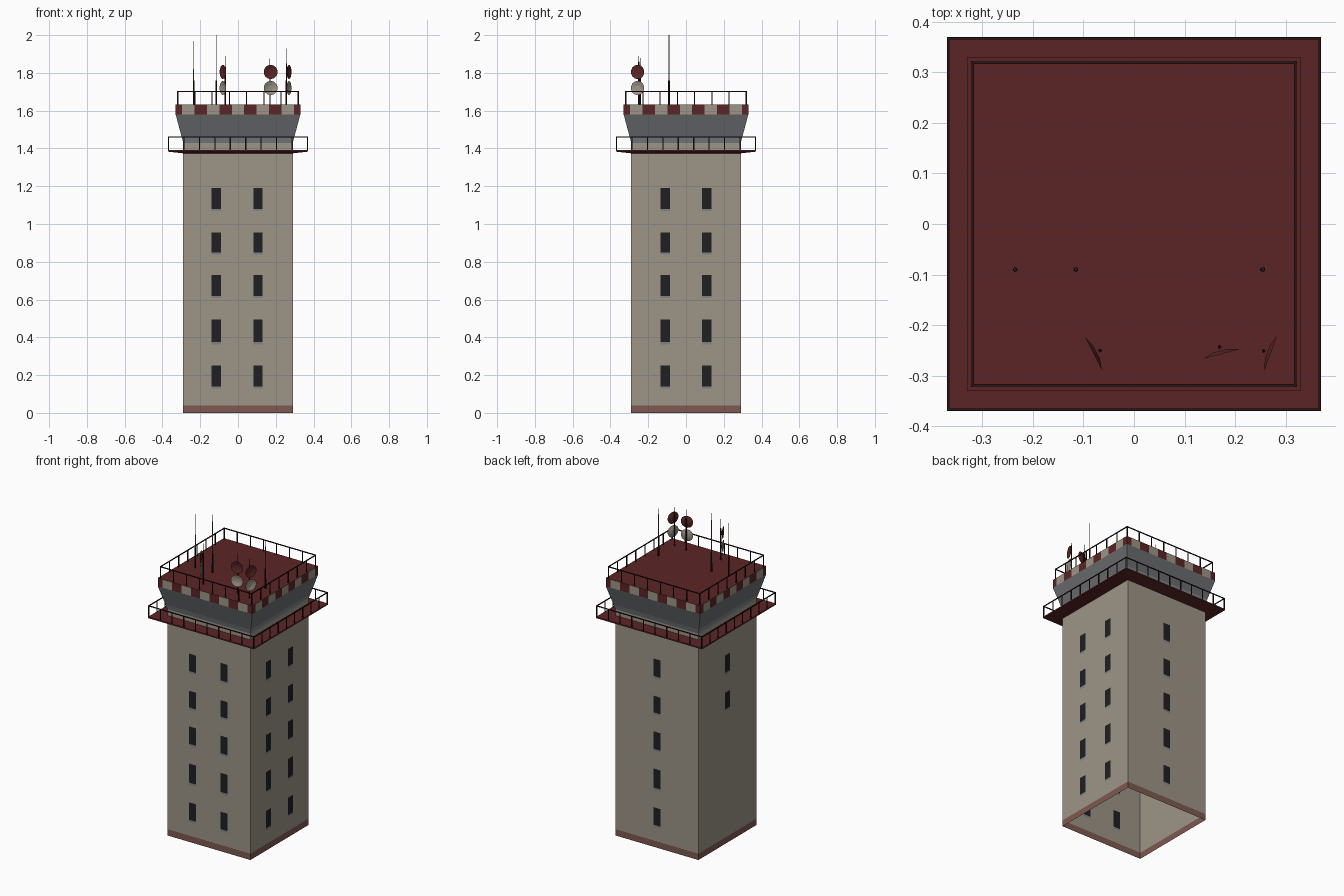
import bpy, bmesh, math
from mathutils import Vector, Matrix

if "Cube" in bpy.data.objects:
    bpy.data.objects.remove(bpy.data.objects["Cube"])


def mat(name, r, g, b):
    m = bpy.data.materials.new(name)
    m.diffuse_color = (r, g, b, 1)
    m.use_nodes = True
    m.node_tree.nodes["Principled BSDF"].inputs["Base Color"].default_value = m.diffuse_color
    return m


BEIGE = mat("beige concrete", 0.34, 0.30, 0.245)
RED = mat("dark red paint", 0.105, 0.018, 0.018)
GREY = mat("cab grey", 0.15, 0.155, 0.165)
SILL = mat("blue grey trim", 0.20, 0.23, 0.25)
DARK = mat("window black", 0.014, 0.014, 0.016)
BROWN = mat("base brown", 0.21, 0.10, 0.08)
RAIL = mat("rail dark red", 0.022, 0.007, 0.007)
WHIP = mat("whip grey", 0.22, 0.19, 0.18)


def finish(name, bm, mats):
    me = bpy.data.meshes.new(name)
    bm.to_mesh(me)
    bm.free()
    for m in mats:
        me.materials.append(m)
    ob = bpy.data.objects.new(name, me)
    bpy.context.collection.objects.link(ob)
    return ob


def turn(k):
    return Matrix.Rotation(k * math.pi / 2, 4, 'Z')


def wall_grid(bm, k, us, zs, rule, half):
    """One wall as a grid; half(z) is its distance from the axis, rule picks the material."""
    R = turn(k)
    h0 = half(zs[0])
    rows = [[bm.verts.new(R @ Vector((u * half(z) / h0, -half(z), z))) for u in us] for z in zs]
    for j in range(len(zs) - 1):
        for i in range(len(us) - 1):
            f = bm.faces.new((rows[j][i], rows[j][i + 1], rows[j + 1][i + 1], rows[j + 1][i]))
            f.material_index = rule((us[i] + us[i + 1]) / 2, (zs[j] + zs[j + 1]) / 2, i)


def box(bm, c, s, R=Matrix()):
    bmesh.ops.create_cube(bm, size=1, matrix=R @ Matrix.Translation(c) @ Matrix.Diagonal((*s, 1)))


def tube(bm, x, y, z0, z1, r0, r1, index=0):
    g = bmesh.ops.create_cone(bm, cap_ends=True, segments=6, radius1=r0, radius2=r1, depth=z1 - z0,
                              matrix=Matrix.Translation((x, y, (z0 + z1) / 2)))
    for f in {f for v in g["verts"] for f in v.link_faces}:
        f.material_index = index


# Tower shaft: open below, windows and their sills cut into each wall
W, BASE, TOP = 0.29, 0.04, 1.43
ROWS = [(0.14, 0.25), (0.375, 0.495), (0.62, 0.73), (0.85, 0.955), (1.08, 1.19)]
COLUMNS = [([-0.115, 0.105], ROWS), ([-0.11, 0.11], ROWS), ([0], ROWS), ([0], ROWS[3:])]
bm = bmesh.new()
for k, (cols, rows) in enumerate(COLUMNS):
    us = sorted([-W, W] + [c + d for c in cols for d in (-0.024, 0.024)])
    zs = sorted([0, BASE, TOP] + [z for a, b in rows for z in (a - 0.012, a, b)])

    def shaft_rule(u, z, i):
        if z < BASE:
            return 1
        if any(abs(u - c) < 0.024 for c in cols):
            for a, b in rows:
                if a < z < b:
                    return 2
                if a - 0.012 < z < a:
                    return 3
        return 0
    wall_grid(bm, k, us, zs, shaft_rule, lambda z: W)
bmesh.ops.remove_doubles(bm, verts=bm.verts, dist=1e-5)
finish("tower_shaft", bm, [BEIGE, BROWN, DARK, SILL])

# Control cab: walls flare outward, lighter strip at the bottom
bm = bmesh.new()
for k in range(4):
    wall_grid(bm, k, [-W, W], [TOP, 1.46, 1.58], lambda u, z, i: 0 if z > 1.46 else 1,
              lambda z: W + 0.04 * (z - TOP) / 0.15)
bmesh.ops.remove_doubles(bm, verts=bm.verts, dist=1e-5)
finish("control_cab", bm, [GREY, SILL])

# Checkered parapet with flat red roof
P, ROOF = 0.33, 1.632
step = 2 * P / 10
stripes = [-P] + [-P + step * (i + 0.5) for i in range(10)] + [P]
bm = bmesh.new()
for k in range(4):
    wall_grid(bm, k, stripes, [1.58, ROOF], lambda u, z, i: i % 2, lambda z: P)
bm.faces.new([bm.verts.new((x * P, y * P, ROOF)) for x, y in ((-1, -1), (1, -1), (1, 1), (-1, 1))])
bmesh.ops.remove_doubles(bm, verts=bm.verts, dist=1e-5)
finish("parapet_roof", bm, [RED, BEIGE])

# Gallery walkway: square ring around the shaft with a tapered underside
G = 0.37
profile = [(W, 1.374), (G, 1.383), (G, 1.391), (W, 1.391)]
bm = bmesh.new()
rings = [[bm.verts.new(turn(k) @ Vector((-h, -h, z))) for k in range(4)] for h, z in profile]
for a, b in zip(rings, rings[1:]):
    for k in range(4):
        bm.faces.new((a[k], a[(k + 1) % 4], b[(k + 1) % 4], b[k]))
finish("gallery_floor", bm, [RED])


# Railings: posts plus a thin rail along each side
def railing(name, half, z0, z1, bays, rails):
    bm = bmesh.new()
    h = half - 0.003
    for k in range(4):
        R = turn(k)
        for i in range(bays):
            box(bm, (-h + 2 * h * i / bays, -h, (z0 + z1) / 2), (0.006, 0.004, z1 - z0), R)
        for z in rails:
            box(bm, (0, -h, z), (2 * half, 0.004, 0.006), R)
    finish(name, bm, [RAIL])


railing("gallery_railing", G, 1.39, 1.463, 9, [1.46])
railing("roof_railing", 0.322, ROOF, 1.705, 7, [1.702])

# Whip antennas: thick dark base and thin grey whip
for n, (x, top) in enumerate([(-0.235, 1.97), (-0.115, 2.0), (0.255, 1.93)]):
    bm = bmesh.new()
    tube(bm, x, -0.09, ROOF, 1.76, 0.005, 0.004)
    tube(bm, x, -0.09, 1.76, top, 0.0025, 0.0015, 1)
    finish(f"whip_antenna_{n + 1}", bm, [RAIL, WHIP])

# Dish masts: red dish above a beige dish, both facing out
for n, (x, y, d) in enumerate([(-0.077, -0.255, (-0.89, -0.45)), (0.172, -0.254, (0.26, -0.97)),
                               (0.267, -0.255, (0.94, -0.34))]):
    face = Vector((d[0], d[1], 0)).normalized()
    px, py = x - face.x * 0.011, y - face.y * 0.011
    bm = bmesh.new()
    tube(bm, px, py, ROOF, 1.83, 0.004, 0.004)
    tube(bm, px, py, 1.83, 1.89, 0.002, 0.001)
    rot = face.to_track_quat('Z', 'Y').to_matrix().to_4x4()
    for index, z in ((1, 1.805), (2, 1.72)):
        g = bmesh.ops.create_cone(bm, cap_ends=False, segments=14, radius1=0.014, radius2=0.038, depth=0.007,
                                  matrix=Matrix.Translation((x, y, z)) @ rot)
        low = [v for v in g["verts"] if (v.co - Vector((x, y, z))).length < 0.02]
        for f in {f for v in low for f in v.link_faces}:
            f.material_index = index
        edges = [e for e in {e for v in low for e in v.link_edges} if all(v in low for v in e.verts)]
        for f in bmesh.ops.holes_fill(bm, edges=edges)["faces"]:
            f.material_index = index
    finish(f"dish_mast_{n + 1}", bm, [RAIL, RED, BEIGE])
